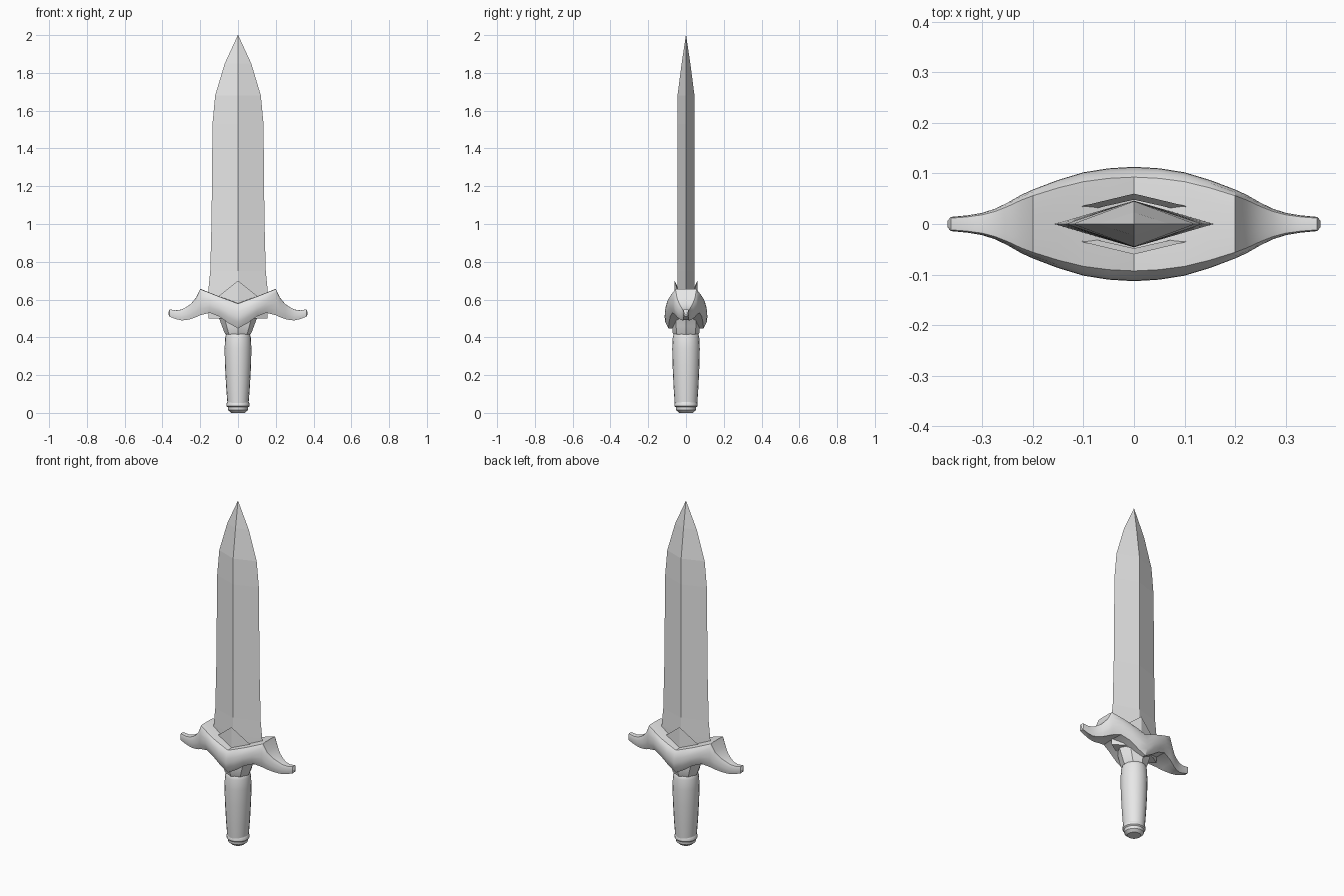
import bpy, bmesh, math

steel = bpy.data.materials.new("light grey steel")
steel.diffuse_color = (0.8, 0.8, 0.8, 1)


def loft(name, rings, angle=None):
    """Skin a list of equal-length closed rings and cap both ends."""
    bm = bmesh.new()
    rows = [[bm.verts.new(p) for p in r] for r in rings]
    n = len(rows[0])
    for a, b in zip(rows, rows[1:]):
        for i in range(n):
            j = (i + 1) % n
            bm.faces.new((a[i], a[j], b[j], b[i]))
    bm.faces.new(rows[0][::-1])
    bm.faces.new(rows[-1])
    bmesh.ops.remove_doubles(bm, verts=bm.verts, dist=1e-5)
    bmesh.ops.recalc_face_normals(bm, faces=bm.faces)
    me = bpy.data.meshes.new(name)
    bm.to_mesh(me)
    bm.free()
    ob = bpy.data.objects.new(name, me)
    bpy.context.collection.objects.link(ob)
    me.materials.append(steel)
    if angle:
        bpy.ops.object.select_all(action='DESELECT')
        ob.select_set(True)
        bpy.context.view_layer.objects.active = ob
        bpy.ops.object.shade_smooth_by_angle(angle=math.radians(angle))
    return ob


def oval(rx, ry, z, n=20):
    return [(rx * math.cos(2 * math.pi * i / n), ry * math.sin(2 * math.pi * i / n), z)
            for i in range(n)]


# blade: diamond section tapering to a point
blade = [(0.16, 0.046, 0.55), (0.157, 0.046, 0.65), (0.147, 0.046, 0.75), (0.14, 0.046, 1.02),
         (0.135, 0.046, 1.53), (0.121, 0.045, 1.68), (0.07, 0.023, 1.85), (0.001, 0.0005, 2.0)]
loft("blade", [[(w, 0, z), (0, t, z), (-w, 0, z), (0, -t, z)] for w, t, z in blade])

# grip, with the neck groove under the guard
grip = [(0.056, 0.06, 0.05), (0.063, 0.066, 0.14), (0.069, 0.071, 0.25), (0.071, 0.073, 0.34),
        (0.068, 0.07, 0.4), (0.063, 0.066, 0.415), (0.06, 0.062, 0.42)]
loft("grip", [oval(*g) for g in grip], 35)

# pommel: small ring with a chamfered foot
pommel = [(0.036, 0.0), (0.052, 0.014), (0.054, 0.03), (0.061, 0.036), (0.061, 0.05), (0.055, 0.06)]
loft("pommel", [oval(r, r, z) for r, z in pommel], 35)

# bolster: flares from the grip up into the guard
bolster = [(0.066, 0.066, 0.415), (0.072, 0.071, 0.425), (0.085, 0.074, 0.46),
           (0.1, 0.076, 0.5), (0.13, 0.076, 0.56)]
loft("bolster", [oval(a, b, z, 8) for a, b, z in bolster], 30)

# guard: half stations (x, top z, bottom z, half depth), mirrored
half = [(0, 0.58, 0.447, 0.113), (0.05, 0.599, 0.475, 0.11), (0.1, 0.617, 0.51, 0.102),
        (0.15, 0.637, 0.53, 0.087), (0.2, 0.657, 0.517, 0.068), (0.222, 0.61, 0.507, 0.058),
        (0.25, 0.577, 0.497, 0.042), (0.275, 0.56, 0.491, 0.03), (0.3, 0.547, 0.49, 0.022),
        (0.33, 0.543, 0.497, 0.017), (0.362, 0.548, 0.509, 0.014), (0.368, 0.535, 0.52, 0.007)]
stations = [(-x, t, b, d) for x, t, b, d in half[:0:-1]] + half
side = [(0.5, 1), (0.82, 0.97), (0.93, 0.7), (0.99, 0.3), (1, -0.1), (0.97, -0.5), (0.82, -1), (0.4, -0.97)]
section = [(0, 1)] + side + [(0, -0.95)] + [(-u, v) for u, v in side[::-1]]
loft("guard", [[(x, u * d, (t + b) / 2 + v * (t - b) / 2) for u, v in section]
               for x, t, b, d in stations], 32)

# collar: faceted peak hugging the blade, with its rim sloping inwards
plan = [(0.155, 0.0, 0.6), (0.1, 0.036, 0.62), (0, 0.06, 0.7), (-0.1, 0.036, 0.62),
        (-0.155, 0.0, 0.6), (-0.1, -0.036, 0.62), (0, -0.06, 0.7), (0.1, -0.036, 0.62)]
loft("collar", [[(x, y, 0.5) for x, y, z in plan], plan,
                [(x * 0.85, y * 0.8, z - 0.025) for x, y, z in plan],
                [(x * 0.85, y * 0.8, 0.52) for x, y, z in plan]])
